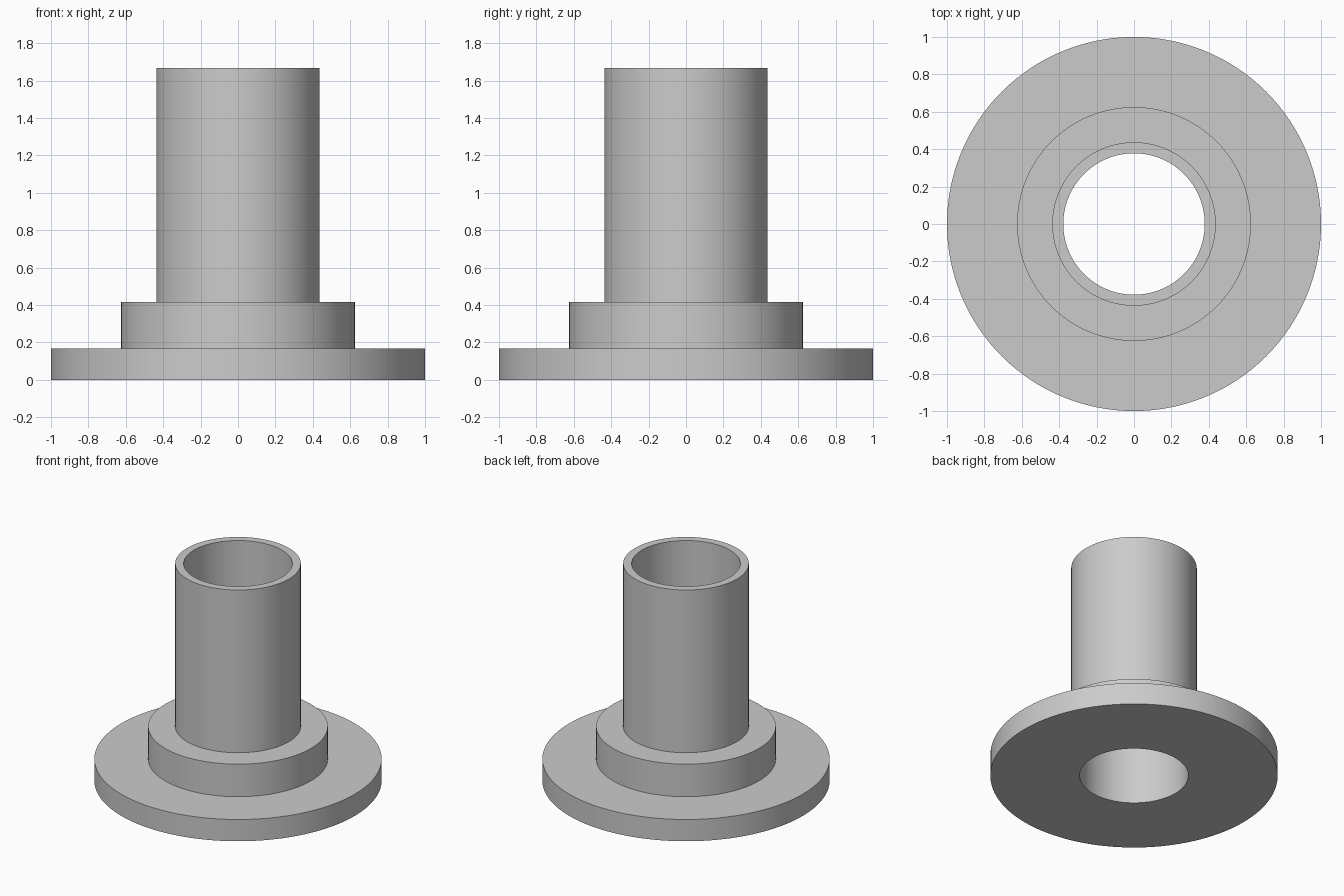
import bpy, bmesh, math

cube = bpy.data.objects.get("Cube")
if cube:
    bpy.data.objects.remove(cube, do_unlink=True)

SEGMENTS = 128
BORE, TUBE, COLLAR, FLANGE = 0.378, 0.437, 0.625, 1.0
FLANGE_TOP, COLLAR_TOP, TUBE_TOP = 0.167, 0.417, 1.667

# Plain grey material
grey = bpy.data.materials.new("plain_grey")
grey.use_nodes = True
color = (0.6, 0.6, 0.6, 1)
grey.diffuse_color = color
grey.node_tree.nodes["Principled BSDF"].inputs["Base Color"].default_value = color

# Closed half section (radius, height): flange, collar, tube, through bore
profile = [
    (BORE, 0), (FLANGE, 0),
    (FLANGE, FLANGE_TOP), (COLLAR, FLANGE_TOP),
    (COLLAR, COLLAR_TOP), (TUBE, COLLAR_TOP),
    (TUBE, TUBE_TOP), (BORE, TUBE_TOP),
]

# Revolve the section about the vertical axis
bm = bmesh.new()
verts = [bm.verts.new((r, 0, z)) for r, z in profile]
edges = [bm.edges.new((a, b)) for a, b in zip(verts, verts[1:] + verts[:1])]
bmesh.ops.spin(bm, geom=verts + edges, cent=(0, 0, 0), axis=(0, 0, 1),
               angle=math.tau, steps=SEGMENTS, use_merge=False)
bmesh.ops.remove_doubles(bm, verts=bm.verts[:], dist=0.0001)
bmesh.ops.recalc_face_normals(bm, faces=bm.faces[:])

mesh = bpy.data.meshes.new("flanged_bushing")
bm.to_mesh(mesh)
bm.free()
mesh.materials.append(grey)
bushing = bpy.data.objects.new("flanged_bushing", mesh)
bpy.context.collection.objects.link(bushing)

# Smooth round walls, crisp rims
bpy.ops.object.select_all(action="DESELECT")
bushing.select_set(True)
bpy.context.view_layer.objects.active = bushing
bpy.ops.object.shade_smooth_by_angle(angle=math.radians(30))
